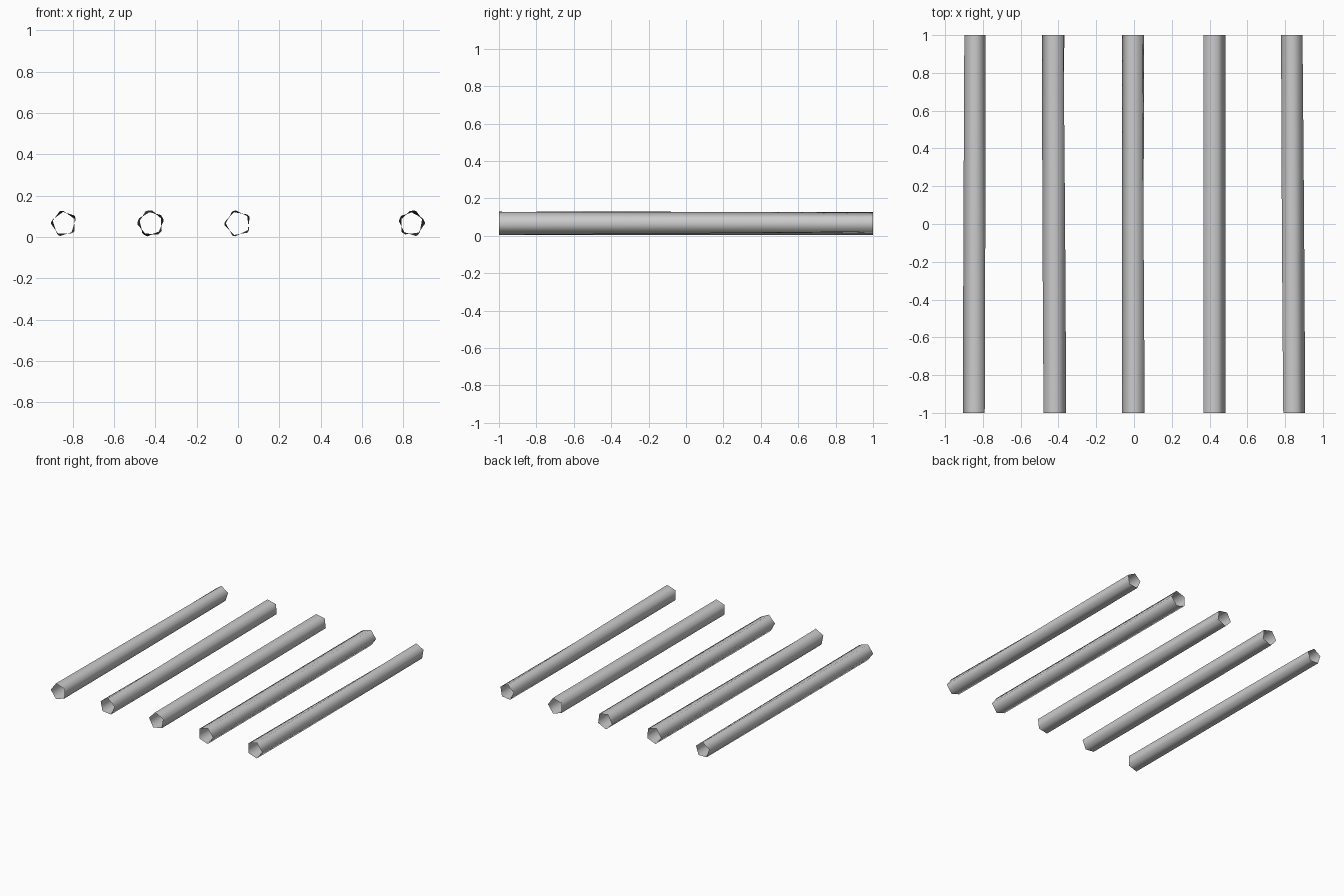
import bpy, bmesh
from math import sin, cos, radians

if "Cube" in bpy.data.objects:
    bpy.data.objects.remove(bpy.data.objects["Cube"])

SEGMENTS = 16
SIDES = 5


def twisted_tube(name, front, back):
    """Open pentagonal tube; each end is (x centre, radius, angle in degrees)."""
    bm = bmesh.new()
    rings = []
    for i in range(SEGMENTS + 1):
        t = i / SEGMENTS
        cx, r, ang = (a + (b - a) * t for a, b in zip(front, back))
        ring = []
        for k in range(SIDES):
            a = radians(ang + 360 * k / SIDES)
            ring.append(bm.verts.new((cx + r * cos(a), -1 + 2 * t, 0.0655 + r * sin(a))))
        rings.append(ring)
    for r0, r1 in zip(rings, rings[1:]):
        for k in range(SIDES):
            n = (k + 1) % SIDES
            bm.faces.new((r0[k], r0[n], r1[n], r1[k]))
    bmesh.ops.recalc_face_normals(bm, faces=bm.faces[:])
    for f in bm.faces:
        f.smooth = True
    mesh = bpy.data.meshes.new(name)
    bm.to_mesh(mesh)
    bm.free()
    bpy.context.collection.objects.link(bpy.data.objects.new(name, mesh))


# Five parallel bars, each with its own slight twist
bars = [
    ((-0.842, 0.064, 108), (-0.842, 0.059, 90)),
    ((-0.421, 0.063, 84), (-0.423, 0.064, 112)),
    ((0.0, 0.064, 100), (-0.002, 0.063, 116)),
    ((0.421, 0.064, 72), (0.421, 0.064, 72)),
    ((0.842, 0.064, 72), (0.838, 0.060, 98)),
]
for i, (front, back) in enumerate(bars, 1):
    twisted_tube(f"bar_{i}", front, back)
